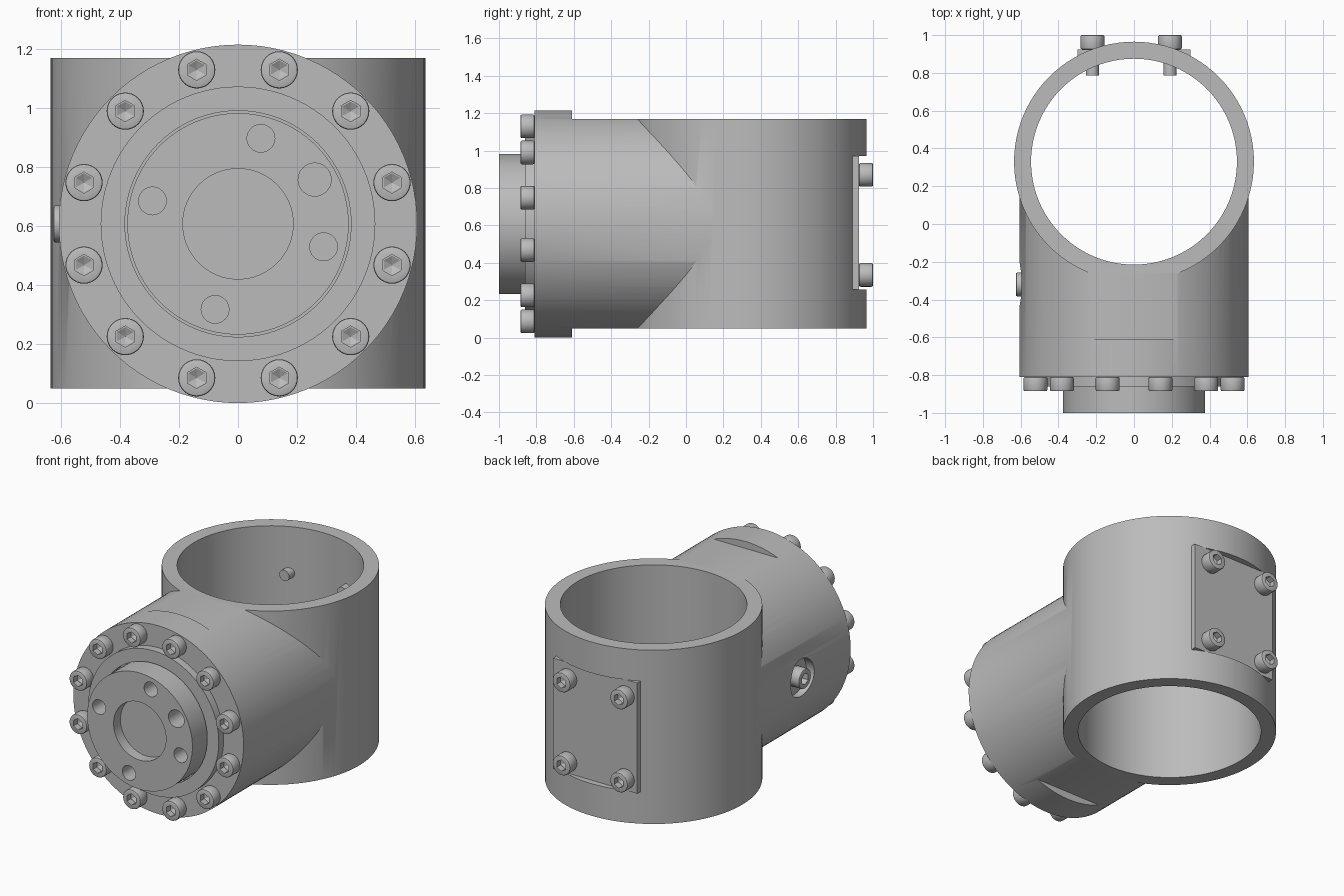
import bpy
from math import pi, sin, cos, radians
from mathutils import Vector

if "Cube" in bpy.data.objects:
    bpy.data.objects.remove(bpy.data.objects["Cube"], do_unlink=True)

metal = bpy.data.materials.new("machined grey metal")
metal.use_nodes = True
GREY = (0.5, 0.5, 0.5, 1)
metal.diffuse_color = GREY
metal.node_tree.nodes["Principled BSDF"].inputs["Base Color"].default_value = GREY

AXIS_Z = 0.608     # height of the horizontal axis
TUBE_Y = 0.33      # position of the vertical axis
BOTTOM, TOP = 0.05, 1.17


def finish(obj, name):
    obj.name = obj.data.name = name
    obj.data.materials.clear()
    obj.data.materials.append(metal)
    bpy.ops.object.select_all(action="DESELECT")
    obj.select_set(True)
    bpy.context.view_layer.objects.active = obj
    bpy.ops.object.shade_smooth_by_angle(angle=radians(30))
    return obj


def rod(radius, start, end, sides=96):
    """Cylinder running from start to end."""
    start, end = Vector(start), Vector(end)
    span = end - start
    bpy.ops.mesh.primitive_cylinder_add(
        vertices=sides, radius=radius, depth=span.length, location=(start + end) / 2,
        rotation=span.to_track_quat("Z", "Y").to_euler())
    return bpy.context.object


def rod_y(radius, y0, y1, x=0, z=AXIS_Z, sides=96):
    return rod(radius, (x, y0, z), (x, y1, z), sides)


def box(low, high):
    low, high = Vector(low), Vector(high)
    bpy.ops.mesh.primitive_cube_add(size=1, location=(low + high) / 2)
    bpy.context.object.scale = high - low
    return bpy.context.object


def combine(target, tool, operation="DIFFERENCE"):
    """Apply a boolean and discard the tool."""
    mod = target.modifiers.new("cut", "BOOLEAN")
    mod.operation, mod.object, mod.solver = operation, tool, "EXACT"
    bpy.ops.object.select_all(action="DESELECT")
    target.select_set(True)
    bpy.context.view_layer.objects.active = target
    bpy.ops.object.modifier_apply(modifier=mod.name)
    bpy.data.objects.remove(tool, do_unlink=True)


# Housing: vertical sleeve joined to a horizontal drum
housing = rod(0.635, (0, TUBE_Y, -0.1), (0, TUBE_Y, 1.3))
combine(housing, rod_y(0.607, -0.81, TUBE_Y), "UNION")

# Trim both ends flat behind the full round flange
combine(housing, box((-1, -0.61, TOP), (1, 1.2, 1.5)))
combine(housing, box((-1, -0.61, -0.5), (1, 1.2, BOTTOM)))

# Flat mounting pad on the back
combine(housing, box((-0.3, 0.75, 0.257), (0.3, 0.925, 0.97)), "UNION")
combine(housing, box((-0.5, 0.925, 0.257), (0.5, 1.2, 0.97)))

# Through bore and the side counterbore
combine(housing, rod(0.545, (0, TUBE_Y, -0.3), (0, TUBE_Y, 1.6)))
combine(housing, rod(0.12, (-0.8, -0.32, AXIS_Z), (-0.55, -0.32, AXIS_Z), 48))
finish(housing, "housing")

# Raised cover ring around the output hub
ring = rod_y(0.465, -0.86, -0.80)
combine(ring, rod_y(0.383, -1, -0.7))
finish(ring, "cover_ring")

# Output hub with centre recess, four bolt holes and one larger pin hole
hub = rod_y(0.375, -1, -0.79)
combine(hub, rod_y(0.187, -1.1, -0.93, sides=64))
for angle, radius in ((75, 0.047), (165, 0.047), (255, 0.047), (345, 0.047), (30, 0.056)):
    a = radians(angle)
    combine(hub, rod_y(radius, -1.1, -0.85, 0.3 * cos(a), AXIS_Z + 0.3 * sin(a), 32))
finish(hub, "output_hub")

# Socket screw: rounded head, hex socket with a conical floor, plain shank
screw = rod(0.063, (0, 0, 0), (0, 0, 0.075), 32)
bevel = screw.modifiers.new("rounded rim", "BEVEL")
bevel.width, bevel.segments, bevel.limit_method = 0.007, 2, "ANGLE"
bpy.ops.object.modifier_apply(modifier=bevel.name)
combine(screw, rod(0.036, (0, 0, 0.035), (0, 0, 0.1), 6))
bpy.ops.mesh.primitive_cone_add(vertices=6, radius1=0.0, radius2=0.034, depth=0.018,
                                location=(0, 0, 0.027))
combine(screw, bpy.context.object)
combine(screw, rod(0.035, (0, 0, -0.14), (0, 0, 0.01), 24), "UNION")
bpy.ops.object.transform_apply(location=True, rotation=True, scale=True)
finish(screw, "socket_screw")
screw_mesh = screw.data
bpy.data.objects.remove(screw, do_unlink=True)


def place_screw(name, location, direction):
    obj = bpy.data.objects.new(name, screw_mesh)
    obj.location = location
    obj.rotation_euler = Vector(direction).to_track_quat("Z", "Y").to_euler()
    bpy.context.collection.objects.link(obj)


# Twelve flange screws, four pad screws, one side screw
for i in range(12):
    a = radians(15 + 30 * i)
    place_screw(f"flange_screw_{i + 1}",
                (0.54 * cos(a), -0.81, AXIS_Z + 0.54 * sin(a)), (0, -1, 0))
for side, x in (("right", -0.22), ("left", 0.19)):
    for level, z in (("lower", 0.335), ("upper", 0.87)):
        place_screw(f"pad_screw_{level}_{side}", (x, 0.925, z), (0, 1, 0))
place_screw("side_screw", (-0.55, -0.32, AXIS_Z), (-1, 0, 0))
